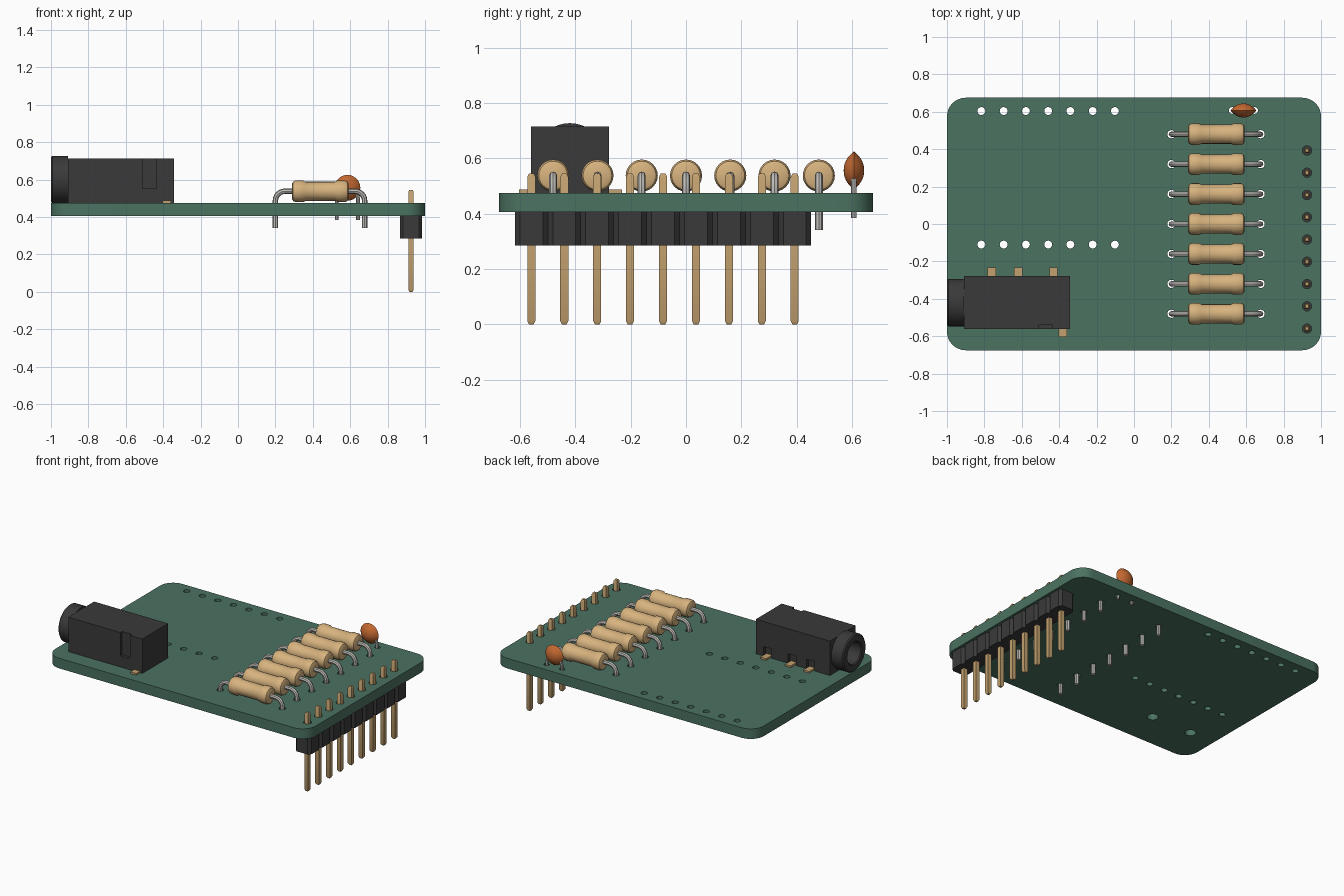
import bpy, bmesh
from math import pi, sin, cos, radians
from mathutils import Matrix, Vector

cube = bpy.data.objects.get("Cube")
if cube:
    bpy.data.objects.remove(cube, do_unlink=True)

parts = []


def material(name, rgb):
    m = bpy.data.materials.new(name)
    m.use_nodes = True
    color = (*rgb, 1)
    m.diffuse_color = color
    node = next(n for n in m.node_tree.nodes if n.type == 'BSDF_PRINCIPLED')
    node.inputs["Base Color"].default_value = color
    node.inputs["Roughness"].default_value = 0.6
    return m


GREEN = material("board green", (0.07, 0.17, 0.12))
BLACK = material("black plastic", (0.042, 0.042, 0.042))
GOLD = material("gold pin", (0.55, 0.36, 0.16))
TAN = material("resistor tan", (0.68, 0.45, 0.21))
SILVER = material("silver lead", (0.52, 0.51, 0.48))
ORANGE = material("capacitor orange", (0.55, 0.14, 0.03))


def finish(name, bm, mat):
    """Weld, fix normals and link a finished part."""
    bmesh.ops.remove_doubles(bm, verts=bm.verts, dist=1e-5)
    bmesh.ops.recalc_face_normals(bm, faces=bm.faces)
    mesh = bpy.data.meshes.new(name)
    bm.to_mesh(mesh)
    bm.free()
    mesh.materials.append(mat)
    obj = bpy.data.objects.new(name, mesh)
    bpy.context.collection.objects.link(obj)
    parts.append(obj)
    return obj


def evaluated_mesh(obj):
    deps = bpy.context.evaluated_depsgraph_get()
    return bpy.data.meshes.new_from_object(obj.evaluated_get(deps))


def from_curve(name, curve, mat, z=0):
    temp = bpy.data.objects.new("temp", curve)
    bpy.context.collection.objects.link(temp)
    bpy.context.view_layer.update()
    mesh = evaluated_mesh(temp)
    bm = bmesh.new()
    bm.from_mesh(mesh)
    bm.transform(Matrix.Translation((0, 0, z)))
    bpy.data.objects.remove(temp, do_unlink=True)
    bpy.data.meshes.remove(mesh)
    bpy.data.curves.remove(curve)
    return finish(name, bm, mat)


def add_spline(curve, points, cyclic):
    s = curve.splines.new('POLY')
    s.points.add(len(points) - 1)
    for p, co in zip(s.points, points):
        p.co = (*Vector(co).to_3d(), 1)
    s.use_cyclic_u = cyclic


def slab(name, loops, z0, z1, mat):
    """Extrude a flat outline; any further loops become holes."""
    curve = bpy.data.curves.new(name, 'CURVE')
    curve.dimensions = '2D'
    curve.fill_mode = 'BOTH'
    curve.extrude = (z1 - z0) / 2
    for loop in loops:
        add_spline(curve, loop, True)
    return from_curve(name, curve, mat, (z0 + z1) / 2)


def box(name, x0, x1, y0, y1, z0, z1, mat):
    return slab(name, [[(x0, y0), (x1, y0), (x1, y1), (x0, y1)]], z0, z1, mat)


def wire(name, points, radius, mat):
    curve = bpy.data.curves.new(name, 'CURVE')
    curve.dimensions = '3D'
    curve.bevel_depth = radius
    curve.bevel_resolution = 2
    curve.use_fill_caps = True
    add_spline(curve, points, False)
    return from_curve(name, curve, mat)


def lathe(name, profile, matrix, steps, mat):
    """Spin (height, radius) points about local z, then place by matrix."""
    bm = bmesh.new()
    vs = [bm.verts.new((r, 0, t)) for t, r in profile]
    es = [bm.edges.new(pair) for pair in zip(vs, vs[1:])]
    bmesh.ops.spin(bm, geom=vs + es, cent=(0, 0, 0), axis=(0, 0, 1),
                   angle=2 * pi, steps=steps)
    bm.transform(matrix)
    return finish(name, bm, mat)


def arc(cx, cy, r, a0, a1, n):
    return [(cx + r * cos(a0 + (a1 - a0) * i / n),
             cy + r * sin(a0 + (a1 - a0) * i / n)) for i in range(n + 1)]


def circle(x, y, r):
    return arc(x, y, r, 0, 2 * pi, 20)[:-1]


def cut(obj, cutters):
    for c in cutters:
        c.hide_render = True
        mod = obj.modifiers.new("cut", 'BOOLEAN')
        mod.object = c
        mod.solver = 'EXACT'
    bpy.context.view_layer.update()
    mesh = evaluated_mesh(obj)
    obj.modifiers.clear()
    obj.data = mesh
    for c in cutters:
        parts.remove(c)
        bpy.data.objects.remove(c, do_unlink=True)


ALONG_X = Matrix.Rotation(pi / 2, 4, 'Y')
ALONG_Y = Matrix.Rotation(-pi / 2, 4, 'X')
PITCH = 0.119
BOTTOM, TOP = 0.405, 0.475
resistor_ys = [0.16 * i for i in range(-3, 4)]
pin_ys = [-0.559 + PITCH * i for i in range(9)]
PIN_X, CAP_X, CAP_Y = 0.925, 0.585, 0.607
LEAD_X0, LEAD_X1 = 0.2, 0.677

# Circuit board with rounded corners and drilled holes
outline = []
for k, (sx, sy) in enumerate([(1, 1), (-1, 1), (-1, -1), (1, -1)]):
    outline += arc(sx * 0.9, sy * 0.575, 0.1, k * pi / 2, (k + 1) * pi / 2, 8)
holes = [circle(-0.816 + PITCH * i, y, 0.021)
         for i in range(7) for y in (0.604, -0.11)]
holes += [circle(x, y, 0.022) for y in resistor_ys for x in (LEAD_X0, LEAD_X1)]
holes += [circle(PIN_X, y, 0.025) for y in pin_ys]
holes += [circle(CAP_X + s * 0.06, CAP_Y, 0.018) for s in (-1, 1)]
holes += [circle(x, -0.415, 0.036) for x in (-0.81, -0.5)]
slab("circuit_board", [outline] + holes, BOTTOM, TOP, GREEN)

# Resistors with bent leads
body = [(-0.15, 0), (-0.15, 0.043), (-0.145, 0.052), (-0.132, 0.058),
        (-0.092, 0.058), (-0.078, 0.051)]
body += [(-t, r) for t, r in reversed(body)]
AXIS_Z, BEND = 0.5375, 0.05
path = [(LEAD_X0, 0.34)]
path += arc(LEAD_X0 + BEND, AXIS_Z - BEND, BEND, pi, pi / 2, 6)
path += arc(LEAD_X1 - BEND, AXIS_Z - BEND, BEND, pi / 2, 0, 6)
path += [(LEAD_X1, 0.34)]
for y in resistor_ys:
    place = Matrix.Translation((0.44, y, AXIS_Z)) @ ALONG_X
    lathe("resistor_body", body, place, 24, TAN)
    wire("resistor_lead", [(x, y, z) for x, z in path], 0.0145, SILVER)

# Disc capacitor
R = 0.069
lens = [(0.037 * (1 - (i / 6) ** 2.3), R * i / 6) for i in range(7)]
lens += [(-t, r) for t, r in reversed(lens[:-1])]
lathe("capacitor_disc", lens,
      Matrix.Translation((CAP_X, CAP_Y, 0.556)) @ ALONG_Y, 28, ORANGE)
for s in (-1, 1):
    x = CAP_X + s * 0.057
    wire("capacitor_lead", [(x, CAP_Y, 0.385), (x, CAP_Y, 0.5),
                            (CAP_X + s * 0.045, CAP_Y, 0.545)], 0.01, SILVER)

# Pin header: notched strip and square pins
W, C, H = 0.06, 0.018, PITCH / 2
edge = []
for y in pin_ys:
    edge += [(W - C, y - H), (W, y - H + C), (W, y + H - C)]
edge.append((W - C, pin_ys[-1] + H))
strip = [(PIN_X + w, y) for w, y in edge]
strip += [(PIN_X - w, y) for w, y in reversed(edge)]
slab("header_strip", [strip], 0.285, BOTTOM, BLACK)
pin = [(0, 0), (0, 0.012), (0.012, 0.0205), (0.533, 0.0205), (0.545, 0.012), (0.545, 0)]
for y in pin_ys:
    lathe("header_pin", pin,
          Matrix.Translation((PIN_X, y, 0)) @ Matrix.Rotation(pi / 4, 4, 'Z'), 4, GOLD)

# Audio socket: body, barrel and solder tabs
JY, JZ, BORE = -0.42, 0.6, 0.075
FRONT, BACK = -0.561, -0.278
back_tabs = (-0.761, -0.619, -0.43)
socket = box("socket_body", -0.91, -0.342, FRONT, BACK, TOP, 0.714, BLACK)
place = Matrix.Translation((0, JY, JZ)) @ ALONG_X
cutters = [box("cutter", -0.51, -0.435, FRONT - 0.1, FRONT + 0.02, 0.552, 0.8, BLACK),
           lathe("cutter", [(-1.1, 0), (-1.1, BORE), (-0.45, BORE), (-0.45, 0)],
                 place, 32, BLACK)]
cutters += [box("cutter", x - 0.03, x + 0.03, BACK - 0.02, BACK + 0.1, 0.4, 0.54, BLACK)
            for x in back_tabs]
cut(socket, cutters)
barrel = [(-0.91, BORE), (-0.91, 0.127), (-0.992, 0.127), (-1, 0.119),
          (-1, BORE + 0.006), (-0.994, BORE), (-0.91, BORE)]
lathe("socket_barrel", barrel, place, 40, BLACK)
for x in back_tabs:
    box("socket_tab", x - 0.022, x + 0.022, BACK - 0.04, -0.232, TOP, 0.487, GOLD)
box("socket_tab", -0.403, -0.359, -0.603, FRONT + 0.04, TOP, 0.487, GOLD)

# Smooth the round parts and keep the hard edges
bpy.ops.object.select_all(action='DESELECT')
for obj in parts:
    obj.select_set(True)
bpy.context.view_layer.objects.active = parts[0]
bpy.ops.object.shade_smooth_by_angle(angle=radians(32))
